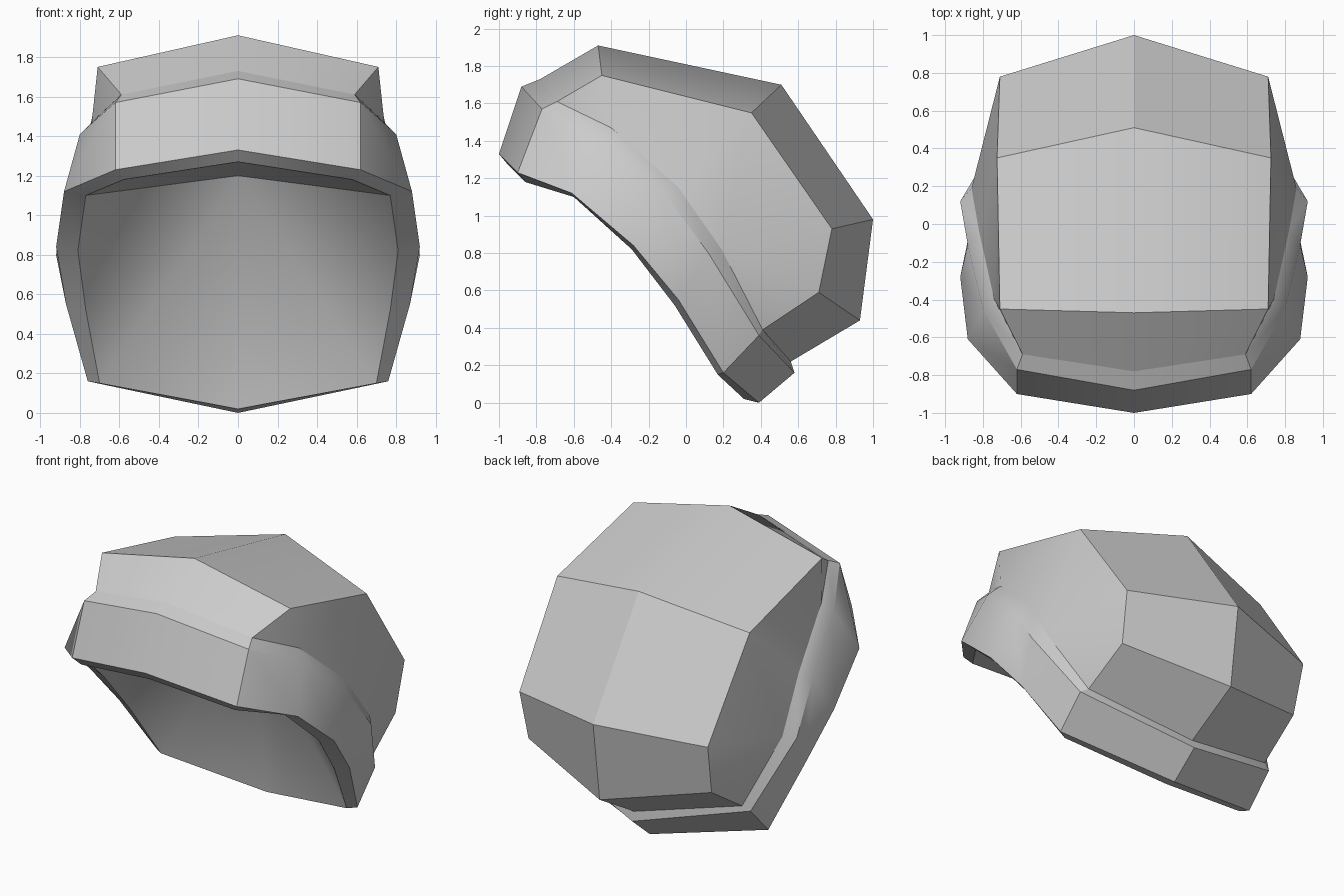
import bpy, bmesh, math
from mathutils import Vector

cube = bpy.data.objects.get("Cube")
if cube:
    bpy.data.objects.remove(cube, do_unlink=True)

# One plain grey for the whole hood
grey = bpy.data.materials.new("light_grey")
grey.use_nodes = True
colour = (0.6, 0.6, 0.6, 1)
grey.diffuse_color = colour
grey.node_tree.nodes["Principled BSDF"].inputs["Base Color"].default_value = colour


def strip(first, second):
    """Quads joining two loops that have the same number of points."""
    return [(first[i], first[i + 1], second[i + 1], second[i])
            for i in range(len(first) - 1)]


def fan(apex, loop):
    """Triangles from one point to every segment of a loop."""
    return [(apex, loop[i], loop[i + 1]) for i in range(len(loop) - 1)]


def build_half(name, faces, inside):
    """Make the +x half, mirror it across x and face it away from a point."""
    bm = bmesh.new()
    verts = {}
    for face in faces:
        corners = []
        for point in face:
            if point not in verts:
                verts[point] = bm.verts.new(point)
            corners.append(verts[point])
        bm.faces.new(corners)
    bmesh.ops.mirror(bm, geom=bm.verts[:] + bm.edges[:] + bm.faces[:],
                     axis='X', merge_dist=0.001)
    bmesh.ops.remove_doubles(bm, verts=bm.verts[:], dist=0.001)
    bmesh.ops.recalc_face_normals(bm, faces=bm.faces[:])
    ref = Vector(inside)
    facing = sum(f.normal.dot(f.calc_center_median() - ref) * f.calc_area()
                 for f in bm.faces)
    if facing < 0:
        bmesh.ops.reverse_faces(bm, faces=bm.faces[:])
    mesh = bpy.data.meshes.new(name)
    bm.to_mesh(mesh)
    bm.free()
    mesh.materials.append(grey)
    obj = bpy.data.objects.new(name, mesh)
    bpy.context.collection.objects.link(obj)
    bpy.ops.object.select_all(action='DESELECT')
    obj.select_set(True)
    bpy.context.view_layer.objects.active = obj
    bpy.ops.object.shade_smooth_by_angle(angle=math.radians(30))
    return obj


# Loops around the face opening, from the brow centre down to the neck centre
lip_inner = [(0, -.95, 1.27), (.58, -.86, 1.18), (.77, -.6, 1.1),
             (.81, -.29, .82), (.77, -.06, .52), (.7, .17, .15), (0, .31, .02)]
lip_outer = [(0, -1, 1.33), (.62, -.9, 1.23), (.88, -.61, 1.12),
             (.92, -.28, .84), (.87, -.04, .55), (.76, .2, .16), (0, .39, 0)]
band_edge = [(0, -.88, 1.69), (.62, -.77, 1.57), (.8, -.45, 1.41),
             (.88, -.11, 1.11), (.92, .12, .8), (.76, .39, .36), (0, .58, .16)]
seam = [(0, -.78, 1.73), (.59, -.69, 1.61), (.74, -.4, 1.47),
        (.82, -.04, 1.15), (.86, .19, .82), (.71, .41, .39), (0, .56, .22)]

# Crown profiles: the centre ridge and the side corner, front to back
ridge = [seam[0], (0, -.47, 1.91), (0, .51, 1.7),
         (0, 1, .98), (0, .93, .44), seam[-1]]
corner = [seam[1], (.71, -.45, 1.75), (.725, .35, 1.55),
          (.71, .78, .93), (.69, .71, .59), seam[5]]

# Crown: ridge strip plus the side panels down to the seam
side = [(seam[1], corner[1], seam[2]),
        (seam[2], corner[1], corner[2], seam[3]),
        (seam[3], corner[2], seam[4]),
        (seam[4], corner[2], corner[3], corner[4]),
        (seam[4], corner[4], seam[5])]
build_half("crown", strip(ridge, corner) + side, (0, .3, .9))

# Thick band around the opening, with bevelled back edge and front lip
band = strip(seam, band_edge) + strip(band_edge, lip_outer) + strip(lip_outer, lip_inner)
build_half("band", band, (0, 0, .9))

# Lining: hollow that runs back to a single point
build_half("lining", fan((0, .15, 1.2), lip_inner), (0, 2, 2))
